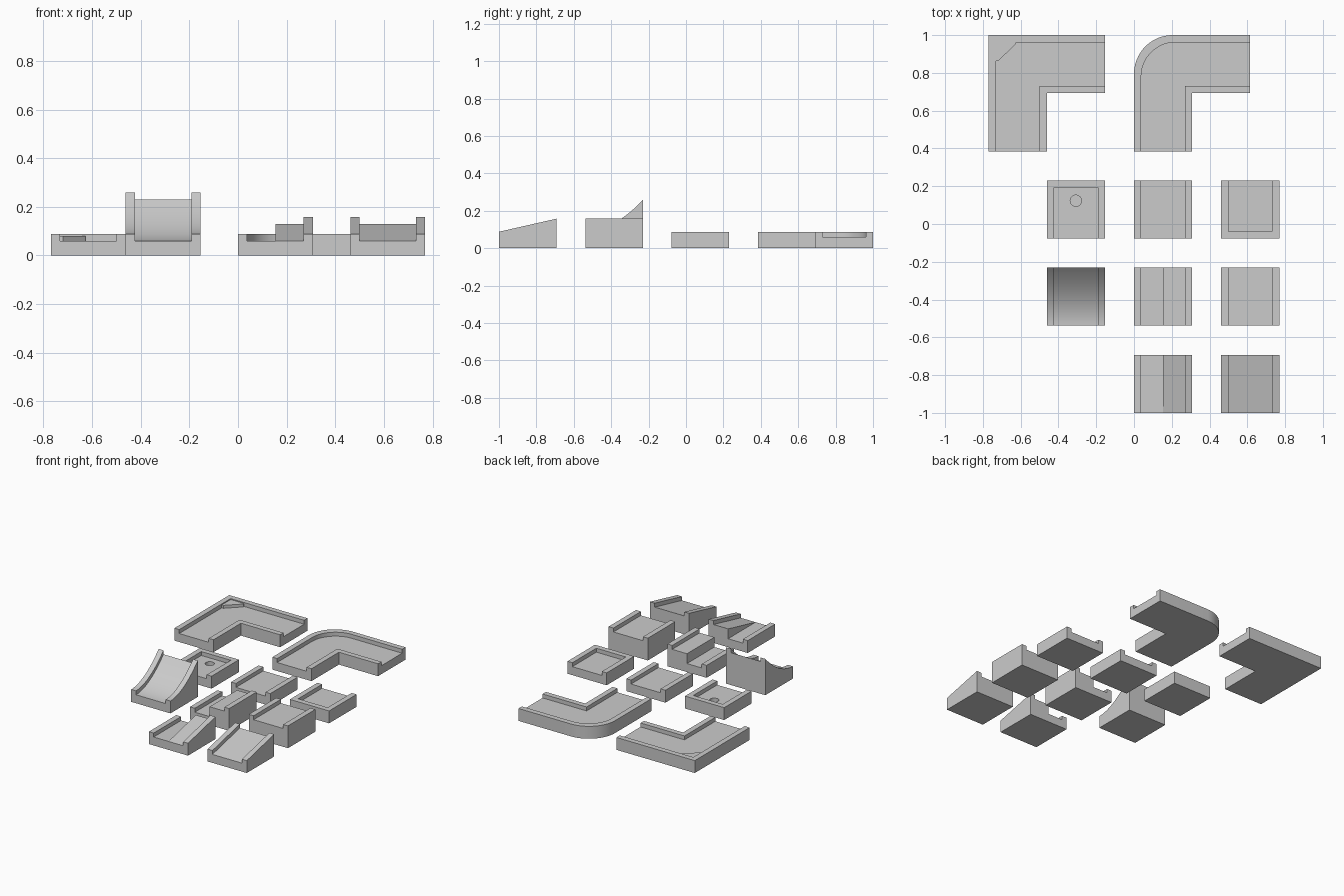
import bpy, bmesh, math

if "Cube" in bpy.data.objects:
    bpy.data.objects.remove(bpy.data.objects["Cube"])

S = 4 / 13            # tile side
W = 0.038             # wall thickness
FLOOR, RIM = 0.06, 0.088
STEP = 0.07           # height of a raised level
CURVE = 0.17          # height of the curved ramp


def new_object(name, bm):
    bmesh.ops.recalc_face_normals(bm, faces=bm.faces)
    me = bpy.data.meshes.new(name)
    bm.to_mesh(me)
    bm.free()
    ob = bpy.data.objects.new(name, me)
    bpy.context.collection.objects.link(ob)
    return ob


def prism(name, pts, z0, z1):
    """Outline in plan, extruded from z0 to z1."""
    bm = bmesh.new()
    f = bm.faces.new([bm.verts.new((x, y, z0)) for x, y in pts])
    r = bmesh.ops.extrude_face_region(bm, geom=[f])
    verts = [v for v in r['geom'] if isinstance(v, bmesh.types.BMVert)]
    bmesh.ops.translate(bm, vec=(0, 0, z1 - z0), verts=verts)
    return new_object(name, bm)


def cut(body, cutter):
    cutter.hide_render = True
    m = body.modifiers.new('channel', 'BOOLEAN')
    m.operation, m.solver, m.object = 'DIFFERENCE', 'EXACT', cutter
    bpy.context.view_layer.objects.active = body
    bpy.ops.object.modifier_apply(modifier=m.name)
    bpy.data.objects.remove(cutter)


def smooth(ob):
    bpy.ops.object.select_all(action='DESELECT')
    ob.select_set(True)
    bpy.context.view_layer.objects.active = ob
    bpy.ops.object.shade_smooth_by_angle(angle=math.radians(30))


def rect(x0, x1, y0, y1):
    return [(x0, y0), (x1, y0), (x1, y1), (x0, y1)]


def arc(cx, cy, r, a0, a1, n):
    return [(cx + r * math.cos(math.radians(a0 + (a1 - a0) * i / n)),
             cy + r * math.sin(math.radians(a0 + (a1 - a0) * i / n)))
            for i in range(n + 1)]


def loft_tile(name, x, y, strips, n=1):
    """Stepped section swept front to back; strips are (x0, x1, height(t))."""
    bm = bmesh.new()
    rings = []
    for i in range(n + 1):
        t = i / n
        sec = [(0, 0)]
        for x0, x1, h in strips:
            sec += [(x0, h(t)), (x1, h(t))]
        sec.append((S, 0))
        rings.append([bm.verts.new((x + a, y + S * t, z)) for a, z in sec])
    k = len(rings[0])
    for a, b in zip(rings, rings[1:]):
        for j in range(k):
            q = (j + 1) % k
            bm.faces.new((a[j], a[q], b[q], b[j]))
    bm.faces.new(rings[0])
    bm.faces.new(rings[-1][::-1])
    bmesh.ops.remove_doubles(bm, verts=bm.verts, dist=1e-5)
    return new_object(name, bm)


def channel(rise):
    return [(0, W, lambda t: RIM + rise(t)),
            (W, S - W, lambda t: FLOOR + rise(t)),
            (S - W, S, lambda t: RIM + rise(t))]


def split(rise):
    """Left half low, right half follows rise."""
    return [(0, W, lambda t: RIM), (W, S / 2, lambda t: FLOOR),
            (S / 2, S - W, lambda t: FLOOR + rise(t)),
            (S - W, S, lambda t: RIM + rise(t))]


XL, XM, XR = -1.5 * S, 0, 1.5 * S
Y1, Y2, Y3, Y4 = -1, -1 + 1.5 * S, -1 + 3 * S, 1 - 2 * S

# Straight, raised and ramp tiles
loft_tile('straight_tile', XM, Y3, channel(lambda t: 0))
loft_tile('raised_straight_tile', XR, Y2, channel(lambda t: STEP))
loft_tile('ramp_tile', XR, Y1, channel(lambda t: STEP * t))
loft_tile('split_level_tile', XM, Y2, split(lambda t: STEP))
loft_tile('split_ramp_tile', XM, Y1, split(lambda t: STEP * t))
smooth(loft_tile('curved_ramp_tile', XL, Y2,
                 channel(lambda t: CURVE * t ** 1.9), 20))

# End tiles, walled on three sides
for name, x, y0, y1 in (('hole_tile', XL, Y3 - 0.1, Y3 + S - W),
                        ('end_tile', XR, Y3 + W, Y3 + S + 0.1)):
    tile = prism(name, rect(x, x + S, Y3, Y3 + S), 0, RIM)
    cut(tile, prism('cutter', rect(x + W, x + S - W, y0, y1), FLOOR, 0.2))
    if name == 'hole_tile':
        ring = arc(x + S / 2, Y3 + 0.2, 0.03, 0, 360, 24)[:-1]
        cut(tile, prism('cutter', ring, 0.015, 0.2))
        smooth(tile)


# L-shaped corner tiles: open ends at right and front
def corner(name, x, outer, inner):
    e = 0.1
    body = prism(name, [(x, Y4), (x + S, Y4), (x + S, Y4 + S),
                        (x + 2 * S, Y4 + S), (x + 2 * S, 1)] + outer, 0, RIM)
    cut(body, prism('cutter', [
        (x + W, Y4 - e), (x + S - W, Y4 - e), (x + S - W, Y4 + S + W),
        (x + 2 * S + e, Y4 + S + W), (x + 2 * S + e, 1 - W)] + inner,
        FLOOR, 0.2))
    return body


xs = -2.5 * S
corner('square_corner', xs, [(xs, 1)], [(xs + W, 1 - W)])
prism('corner_bumper', [(xs + W, 1 - W), (xs + W, 0.862), (xs + W + 0.012, 0.862),
                        (-0.626, 0.953), (-0.626, 1 - W)], FLOOR, 0.081)

R, RI = 0.205, 0.182
smooth(corner('round_corner', 0, arc(R, 1 - R, R, 90, 180, 20),
              arc(W + RI, 1 - W - RI, RI, 90, 180, 20)))
